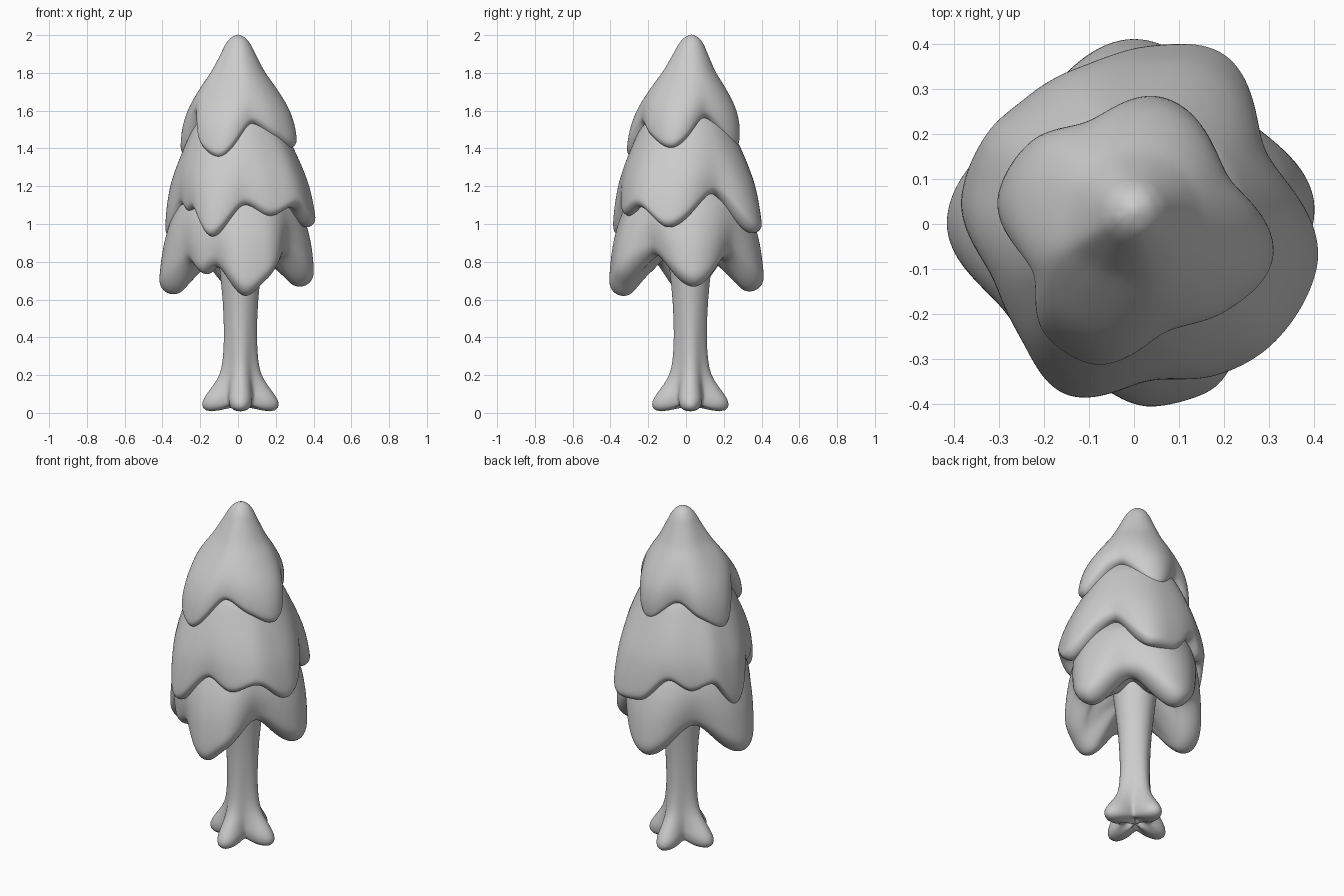
import bpy, bmesh, math

cube = bpy.data.objects.get("Cube")
if cube:
    bpy.data.objects.remove(cube, do_unlink=True)

SEGMENTS = 96

clay = bpy.data.materials.new("light grey")
clay.use_nodes = True
GREY = (0.6, 0.6, 0.6, 1)
clay.diffuse_color = GREY
clay.node_tree.nodes["Principled BSDF"].inputs["Base Color"].default_value = GREY


def along(points, z):
    """Radius at height z from (z, radius) points listed top down."""
    for a, b in zip(points, points[1:]):
        if z >= b[0]:
            t = (a[0] - z) / (a[0] - b[0])
            return a[1] + (b[1] - a[1]) * t
    return points[-1][1]


def slope(a, b, c, k):
    """Tangent of value k at b: level on crests and dips, smooth elsewhere."""
    before = (b[k] - a[k]) / (b[0] - a[0])
    after = (c[k] - b[k]) / (c[0] - b[0])
    if before * after <= 0:
        return 0
    return 2 * before * after / (before + after)


def around(hem, angle):
    """Hem height and radius at an angle, as smooth closed curves."""
    ring = [(p[0] + turn,) + p[1:] for turn in (-360, 0, 360) for p in hem]
    for o, a, b, c in zip(ring, ring[1:], ring[2:], ring[3:]):
        if a[0] <= angle < b[0]:
            span = b[0] - a[0]
            t = (angle - a[0]) / span
            mix = t * t * (3 - 2 * t)
            return [a[k] + (b[k] - a[k]) * mix
                    + span * t * (1 - t) * ((1 - t) * slope(o, a, b, k)
                                            - t * slope(a, b, c, k))
                    for k in (1, 2)]


def skin(name, columns):
    """Join columns of points, one per angle, into a closed smooth skin."""
    bm = bmesh.new()
    grid = [[bm.verts.new(p) for p in col] for col in columns]
    for i, col in enumerate(grid):
        following = grid[(i + 1) % len(grid)]
        for j in range(len(col) - 1):
            bm.faces.new((col[j], col[j + 1], following[j + 1], following[j]))
    bmesh.ops.remove_doubles(bm, verts=bm.verts, dist=0.0001)
    bmesh.ops.recalc_face_normals(bm, faces=bm.faces)
    for face in bm.faces:
        face.smooth = True
    mesh = bpy.data.meshes.new(name)
    bm.to_mesh(mesh)
    bm.free()
    mesh.materials.append(clay)
    obj = bpy.data.objects.new(name, mesh)
    bpy.context.collection.objects.link(obj)
    sub = obj.modifiers.new("smooth", "SUBSURF")
    sub.levels = sub.render_levels = 1


def tier(name, profile, hem, lip, inner, lean=0.0):
    """Draped foliage: outer wall, rounded hem, underside back to the trunk."""
    top = profile[0][0]
    columns = []
    for i in range(SEGMENTS):
        degrees = 360 * i / SEGMENTS
        c, s = math.cos(math.radians(degrees)), math.sin(math.radians(degrees))
        low, radius = around(hem, degrees)
        edge = low + lip
        section = []
        for k in range(22):
            t = (k / 21) ** 1.5
            z = top + (edge - top) * t
            section.append((along(profile, z) * (1 - t * t) + radius * t * t, z))
        for k in range(1, 8):
            a = math.radians(150) * k / 7
            section.append((radius - lip + lip * math.cos(a), edge - lip * math.sin(a)))
        r0, z0 = section[-1]
        for k in range(1, 6):
            t = k / 5
            section.append((r0 * (1 - t), z0 + (inner - z0) * math.sin(t * math.pi / 2)))
        columns.append([(r * c, r * s + lean * (z - edge) / (top - edge), z)
                        for r, z in section])
    skin(name, columns)


# Top foliage with the rounded tip; hem points are (angle, height, radius)
tier("top_foliage",
     [(2.003, 0), (1.995, .027), (1.98, .046), (1.95, .066), (1.9, .084),
      (1.8, .117), (1.7, .174), (1.6, .235), (1.5, .28), (1.4, .3)],
     [(28, 1.56, .235), (78, 1.4, .288), (114, 1.51, .25), (142, 1.43, .295),
      (168, 1.36, .31), (205, 1.58, .25), (232, 1.4, .318), (251, 1.35, .328),
      (289, 1.53, .25), (318, 1.46, .285), (345, 1.4, .32)],
     lip=.04, inner=1.6, lean=.03)

# Middle foliage
tier("middle_foliage",
     [(1.66, 0), (1.62, .16), (1.5, .235), (1.4, .27), (1.2, .34), (1.0, .38)],
     [(28, 1.16, .335), (64, .95, .43), (84, .96, .4), (110, 1.1, .37),
      (130, 1.04, .37), (148, 1.08, .385), (170, .92, .39), (203, 1.1, .335),
      (216, 1.06, .345), (226, 1.08, .36), (248, .93, .41), (277, 1.1, .35),
      (299, 1.04, .385), (320, 1.09, .41), (346, .98, .42)],
     lip=.045, inner=1.15)

# Lower foliage with four heavy lobes
tier("lower_foliage",
     [(1.3, 0), (1.25, .2), (1.1, .31), (1.0, .345), (.9, .37), (.7, .4)],
     [(7, .665, .405), (46, .82, .335), (90, .64, .413), (133, .81, .335),
      (180, .625, .418), (216, .79, .34), (233, .73, .35), (247, .77, .345),
      (277, .615, .41), (293, .69, .41), (324, .83, .325)],
     lip=.075, inner=.86)

# Trunk flaring into four webbed roots: (height, core radius, root reach)
trunk = [(.95, .13, 0), (.75, .108, .002), (.6, .089, .003), (.4, .079, .006),
         (.27, .08, .013), (.2, .087, .022), (.15, .095, .046), (.1, .1, .08),
         (.06, .1, .104), (.025, .095, .11), (0, .08, .085), (.025, .035, .03),
         (.035, 0, 0)]
columns = []
for i in range(SEGMENTS):
    a = 2 * math.pi * i / SEGMENTS
    lobe = (1 + math.cos(4 * a)) / 2
    column = []
    for z, core, reach in trunk:
        r = core + reach * lobe
        lift = .03 * (1 - lobe) if z < .08 else 0
        column.append((.013 + r * math.cos(a), .023 + r * math.sin(a), z + lift))
    columns.append(column)
skin("trunk", columns)
